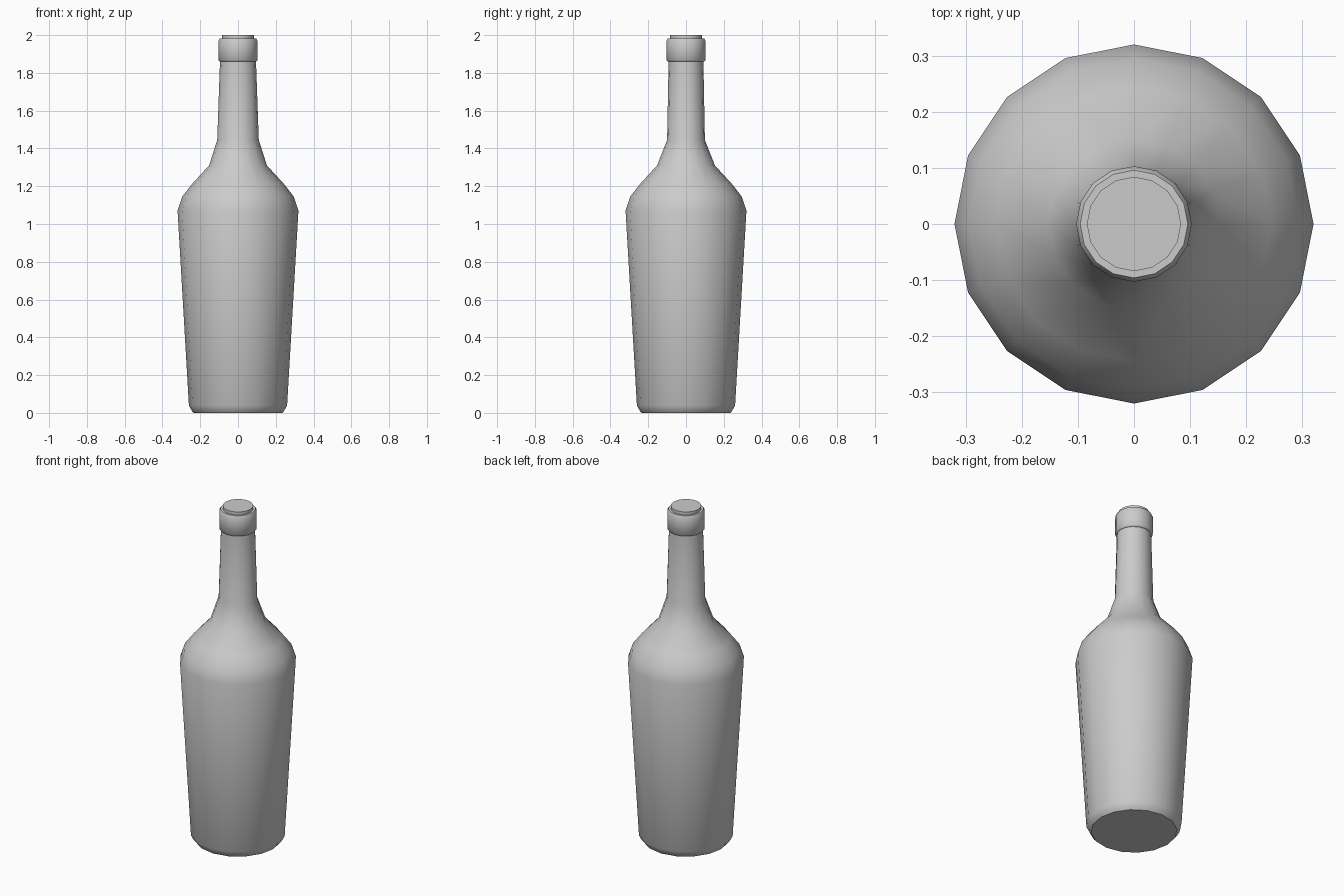
import bpy, bmesh, math

if "Cube" in bpy.data.objects:
    bpy.data.objects.remove(bpy.data.objects["Cube"])

SIDES = 16


def lathe(name, profile):
    """Closed turned solid from (radius_x, radius_y, z) rings, bottom to top."""
    bm = bmesh.new()
    rings = []
    for rx, ry, z in profile:
        rings.append([bm.verts.new((rx * math.cos(2 * math.pi * i / SIDES),
                                    ry * math.sin(2 * math.pi * i / SIDES), z))
                      for i in range(SIDES)])
    for a, b in zip(rings, rings[1:]):
        for i in range(SIDES):
            j = (i + 1) % SIDES
            bm.faces.new((a[i], a[j], b[j], b[i]))
    bm.faces.new(rings[0][::-1])
    bm.faces.new(rings[-1])
    mesh = bpy.data.meshes.new(name)
    bm.to_mesh(mesh)
    bm.free()
    obj = bpy.data.objects.new(name, mesh)
    bpy.context.collection.objects.link(obj)
    bpy.ops.object.select_all(action='DESELECT')
    obj.select_set(True)
    bpy.context.view_layer.objects.active = obj
    bpy.ops.object.shade_smooth_by_angle(angle=math.radians(50))
    return obj


# Tapered body, shoulder and slightly oval neck
lathe("bottle_body", [
    (0.235, 0.235, 0.0), (0.245, 0.245, 0.012), (0.26, 0.26, 0.04),
    (0.32, 0.32, 1.07), (0.295, 0.295, 1.145), (0.245, 0.245, 1.21),
    (0.153, 0.153, 1.31), (0.11, 0.10, 1.445), (0.095, 0.092, 1.87),
])

# Raised collar around the mouth
lathe("neck_collar", [
    (0.096, 0.096, 1.86), (0.103, 0.103, 1.867),
    (0.103, 0.103, 1.97), (0.096, 0.096, 1.982),
])

# Stopper closing the mouth
lathe("stopper", [(0.084, 0.084, 1.97), (0.084, 0.084, 2.0)])
